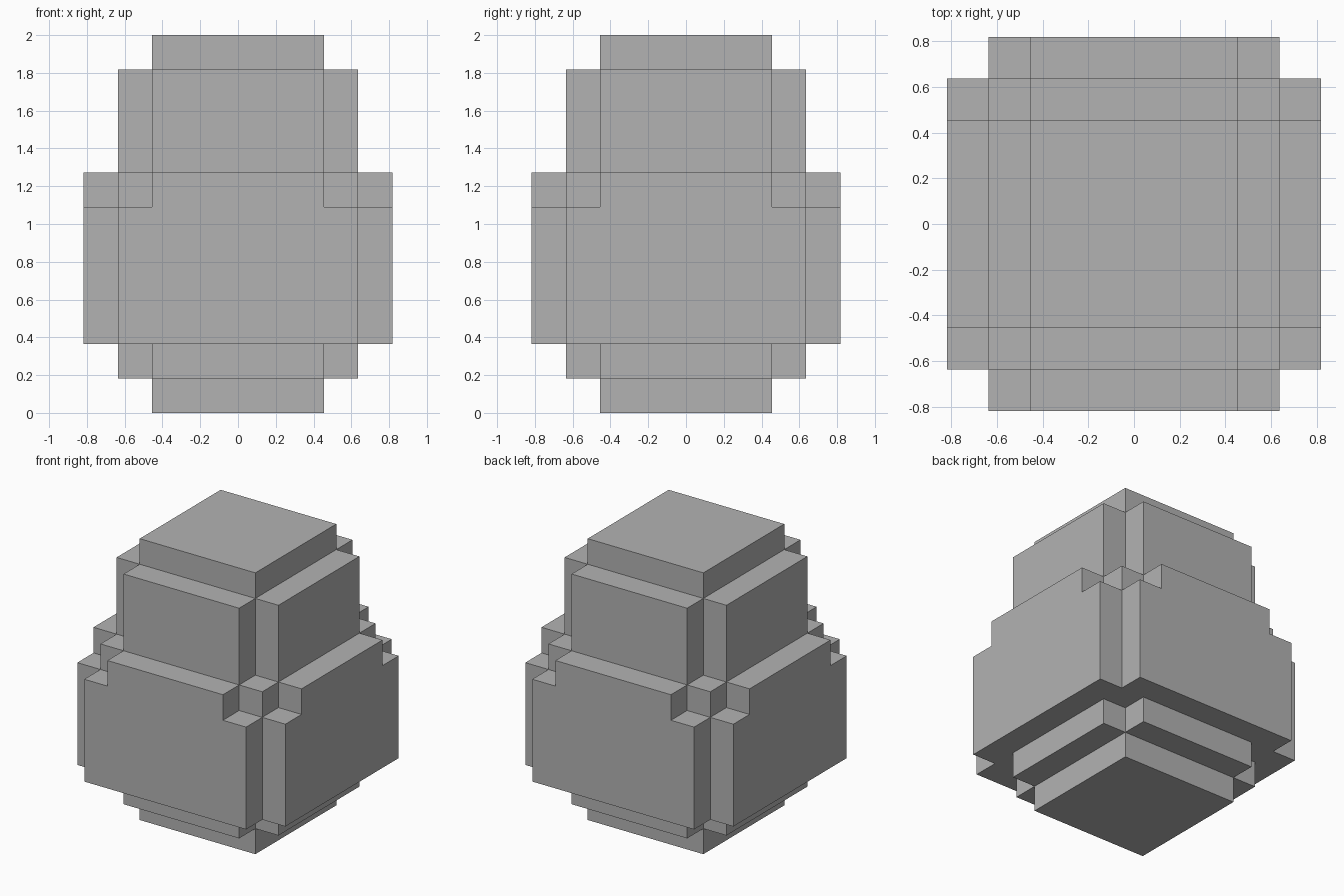
import bpy
import bmesh
import math
from mathutils import Vector

cube = bpy.data.objects.get("Cube")
if cube:
    bpy.data.objects.remove(cube, do_unlink=True)

UNIT = 2 / 11  # edge of one block; the body is eleven blocks tall

# Each band: bottom layer, top layer, and the half-extents of the crossing slabs
BANDS = [
    (0, 1, [(2, 2)]),
    (1, 2, [(3, 2), (2, 3)]),
    (2, 6, [(4, 3), (3, 4)]),
    (6, 7, [(4, 2), (3, 3), (2, 4)]),
    (7, 10, [(3, 2), (2, 3)]),
    (10, 11, [(2, 2)]),
]

# Blocks filled by the bands
blocks = {
    (x, y, z)
    for low, high, slabs in BANDS
    for z in range(low, high)
    for hx, hy in slabs
    for x in range(-hx, hx + 1)
    for y in range(-hy, hy + 1)
}

# Outer skin: one quad wherever a block meets empty space
bm = bmesh.new()
corners = {}


def corner(point):
    key = tuple(round(2 * c) for c in point)
    if key not in corners:
        corners[key] = bm.verts.new(point * UNIT)
    return corners[key]


for block in blocks:
    centre = Vector(block) + Vector((0, 0, 0.5))
    for axis in range(3):
        for sign in (-1, 1):
            normal = Vector((0, 0, 0))
            normal[axis] = sign
            if tuple(int(b + n) for b, n in zip(block, normal)) in blocks:
                continue
            u = Vector((0, 0, 0))
            u[(axis + 1) % 3] = 0.5
            v = normal.cross(u)
            face_centre = centre + normal / 2
            quad = (-u - v, u - v, u + v, v - u)
            bm.faces.new([corner(face_centre + q) for q in quad])

# Merge the flat areas into single faces
bmesh.ops.dissolve_limit(bm, angle_limit=math.radians(1),
                         verts=bm.verts[:], edges=bm.edges[:])
mesh = bpy.data.meshes.new("egg_body")
bm.to_mesh(mesh)
bm.free()

# Plain grey over the whole body
grey = bpy.data.materials.new("light_grey")
grey.use_nodes = True
colour = (0.45, 0.45, 0.45, 1)
grey.diffuse_color = colour
grey.node_tree.nodes["Principled BSDF"].inputs["Base Color"].default_value = colour
mesh.materials.append(grey)

egg = bpy.data.objects.new("egg_body", mesh)
bpy.context.collection.objects.link(egg)
